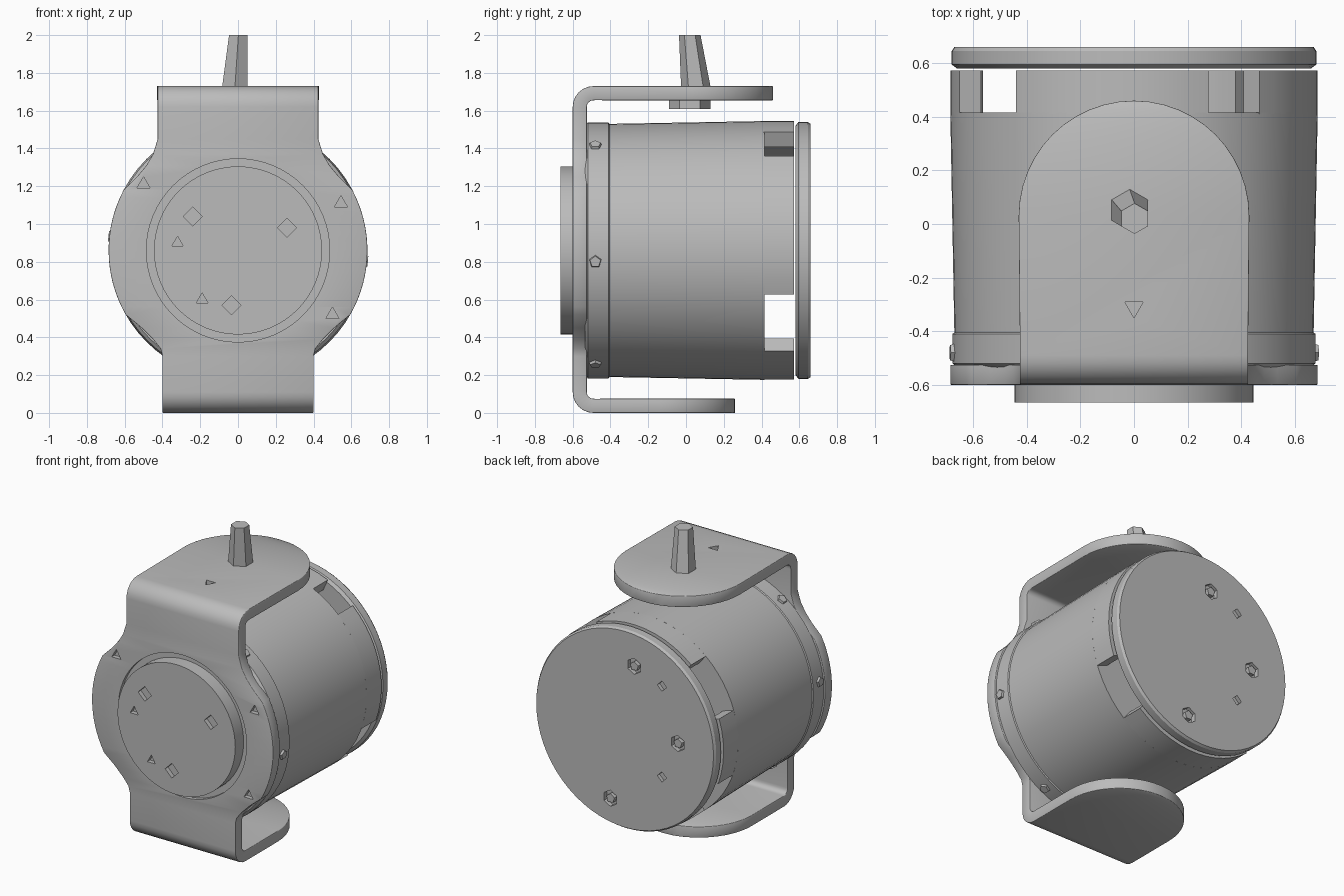
import bpy, bmesh
from math import sin, cos, pi, radians, sqrt
from mathutils import Vector, Matrix

AXIS_Z = 0.86      # height of the drum axis
DRUM_R = 0.685

if "Cube" in bpy.data.objects:
    bpy.data.objects.remove(bpy.data.objects["Cube"])

grey = bpy.data.materials.new("plain grey")
grey.use_nodes = True
grey.diffuse_color = (0.5, 0.5, 0.5, 1)
grey.node_tree.nodes["Principled BSDF"].inputs["Base Color"].default_value = (0.5, 0.5, 0.5, 1)


def finish(name, bm, smooth=True):
    bmesh.ops.recalc_face_normals(bm, faces=bm.faces)
    mesh = bpy.data.meshes.new(name)
    bm.to_mesh(mesh)
    bm.free()
    mesh.materials.append(grey)
    obj = bpy.data.objects.new(name, mesh)
    bpy.context.collection.objects.link(obj)
    if smooth:
        bpy.ops.object.select_all(action='DESELECT')
        obj.select_set(True)
        bpy.context.view_layer.objects.active = obj
        bpy.ops.object.shade_smooth_by_angle(angle=radians(30))
    return obj


def polar(r, y, a):
    return Vector((r * cos(a), y, AXIS_Z + r * sin(a)))


def lathe(name, profile, segs=64):
    """Closed solid of revolution about the drum axis from (radius, y) pairs."""
    bm = bmesh.new()
    rings = [[bm.verts.new(polar(r, y, 2 * pi * i / segs)) for i in range(segs)]
             for r, y in profile]
    for a, b in zip(rings, rings[1:]):
        for i in range(segs):
            j = (i + 1) % segs
            bm.faces.new((a[i], a[j], b[j], b[i]))
    bm.faces.new(rings[0])
    bm.faces.new(rings[-1])
    return finish(name, bm)


def ring_sector(name, start, end, inner, outer, y0, y1):
    """Curved wall between two angles in degrees."""
    bm = bmesh.new()
    steps = max(3, int((end - start) / 6))
    section = ((inner, y0), (outer, y0), (outer, y1), (inner, y1))
    rows = []
    for k in range(steps + 1):
        a = radians(start + (end - start) * k / steps)
        rows.append([bm.verts.new(polar(r, y, a)) for r, y in section])
    for p, q in zip(rows, rows[1:]):
        for i in range(4):
            j = (i + 1) % 4
            bm.faces.new((p[i], p[j], q[j], q[i]))
    bm.faces.new(rows[0])
    bm.faces.new(rows[-1])
    return finish(name, bm)


def prism(bm, centre, direction, radius, depth, sides, tip=None):
    """Add a small prism or taper, centred at a point along a direction."""
    turn = Vector(direction).to_track_quat('Z', 'Y').to_matrix().to_4x4()
    bmesh.ops.create_cone(bm, cap_ends=True, segments=sides, radius1=radius,
                          radius2=radius if tip is None else tip, depth=depth,
                          matrix=Matrix.Translation(centre) @ turn)


def carve(target, name, pits):
    """Cut pits given as (centre, direction, radius, depth, sides)."""
    bm = bmesh.new()
    for pit in pits:
        prism(bm, *pit)
    cutter = finish(name, bm, smooth=False)
    cutter.hide_render = True
    cutter.hide_set(True)
    cutter.display_type = 'WIRE'
    mod = target.modifiers.new("pits", 'BOOLEAN')
    mod.operation = 'DIFFERENCE'
    mod.solver = 'EXACT'
    mod.object = cutter


# Bracket: one bent strip, described as rows of (y, z, half width)
TOP, FRONT, BEND = 1.73, -0.6, 0.11
rows = []
for k in range(13):                                   # rounded lower tongue
    t = pi / 2 * (1 - k / 12)
    rows.append((-0.14 + 0.4 * sin(t), 0, 0.4 * cos(t)))
for k in range(7):                                    # lower bend
    t = pi / 2 * k / 6
    rows.append((FRONT + BEND * (1 - sin(t)), BEND * (1 - cos(t)), 0.4))
rows += [(FRONT, z, w) for z, w in ((0.3, 0.4), (0.34, 0.41), (0.39, 0.45), (0.45, 0.51))]
for k in range(17):                                   # round face plate
    z = 0.52 + 0.66 * k / 16
    rows.append((FRONT, z, sqrt(DRUM_R ** 2 - (z - AXIS_Z) ** 2)))
rows += [(FRONT, z, w) for z, w in ((1.25, 0.535), (1.31, 0.485), (1.37, 0.45), (1.45, 0.425))]
for k in range(7):                                    # upper bend
    t = pi / 2 * k / 6
    rows.append((FRONT + BEND * (1 - cos(t)), TOP - BEND * (1 - sin(t)), 0.425))
for k in range(13):                                   # rounded upper tongue
    t = pi / 2 * k / 12
    rows.append((0.03 + 0.43 * sin(t), TOP, 0.43 * cos(t)))

bm = bmesh.new()
strip = [[bm.verts.new((s * w, y, z)) for s in (-1, 1)] for y, z, w in rows]
for a, b in zip(strip, strip[1:]):
    bm.faces.new((a[0], a[1], b[1], b[0]))
bmesh.ops.remove_doubles(bm, verts=bm.verts, dist=0.0005)
bracket = finish("bracket", bm)
# make the outer side face the front so the thickness grows inward
if max(bracket.data.polygons, key=lambda p: p.area).normal.y > 0:
    bracket.data.flip_normals()
solid = bracket.modifiers.new("thickness", 'SOLIDIFY')
solid.thickness = 0.075
solid.offset = -1
bevel = bracket.modifiers.new("soft edge", 'BEVEL')
bevel.width = 0.015
bevel.segments = 2
bevel.limit_method = 'ANGLE'
bevel.angle_limit = radians(50)

# Bracket pits: groove around the boss, three screw pits, one top pit
Y = (0, 1, 0)
carve(bracket, "bracket_cutter",
      [((0, FRONT, AXIS_Z), Y, 0.485, 0.05, 64)]
      + [((x, FRONT, z), Y, 0.04, 0.06, 3) for x, z in ((-0.5, 1.21), (0.545, 1.11), (0.5, 0.52))]
      + [((0, -0.31, TOP), (0, 0, 1), 0.04, 0.06, 3)])

# Front boss with square and triangular pits
boss = lathe("front_boss", [(0.445, -0.54), (0.445, -0.665)])
carve(boss, "boss_cutter",
      [((x, -0.665, z), Y, 0.05, 0.06, 4) for x, z in ((-0.24, 1.04), (0.26, 0.98), (-0.035, 0.57))]
      + [((x, -0.665, z), Y, 0.035, 0.06, 3) for x, z in ((-0.32, 0.9), (-0.19, 0.6))])

# Drum body, with a slotted collar behind it
lathe("drum", [(0.66, -0.535), (0.677, -0.52), (0.677, -0.41), (0.67, -0.405), (DRUM_R, 0.415)])
slots = [(47, 66), (130, 162), (200, 231), (309, 340)]
for i, slot in enumerate(slots):
    after = slots[(i + 1) % len(slots)][0]
    if after < slot[1]:
        after += 360
    ring_sector(f"collar_wall_{i + 1}", slot[1], after, 0.6, DRUM_R, 0.41, 0.572)

# Rear cap with screw pits
cap = lathe("rear_cap", [(0.66, 0.58), (0.68, 0.595), (0.68, 0.645), (0.67, 0.66)])
screws = [(-0.07, 1.31), (-0.4, 0.87), (0.11, 0.36)]
carve(cap, "cap_cutter",
      [((x, 0.66, z), Y, 0.055, 0.06, 6) for x, z in screws]
      + [((x, 0.66, z), Y, 0.035, 0.05, 4) for x, z in ((-0.28, 1.23), (-0.28, 0.61))])
bm = bmesh.new()
for x, z in screws:
    prism(bm, (x, 0.645, z), Y, 0.032, 0.03, 5)
finish("cap_screws", bm, smooth=False)

# Small screws around the front edge of the drum
bm = bmesh.new()
for deg in (55, 125, 174, 242, 298, 355):
    a = radians(deg)
    prism(bm, polar(0.665, -0.48, a), (cos(a), 0, sin(a)), 0.045, 0.05, 5, 0.03)
finish("drum_screws", bm, smooth=False)

# Top stud: a leaning taper, with a nut beneath the bracket
bm = bmesh.new()
prism(bm, (-0.018, 0.055, 1.85), (0, 0, 1), 0.08, 0.3, 6, 0.057)
top_verts = [v for v in bm.verts if v.co.z > 1.9]
bmesh.ops.translate(bm, verts=top_verts, vec=(0.02, -0.035, 0))
finish("top_stud", bm, smooth=False)
bm = bmesh.new()
prism(bm, (0, 0.02, 1.64), (0, 0, 1), 0.11, 0.06, 6)
finish("stud_nut", bm, smooth=False)
